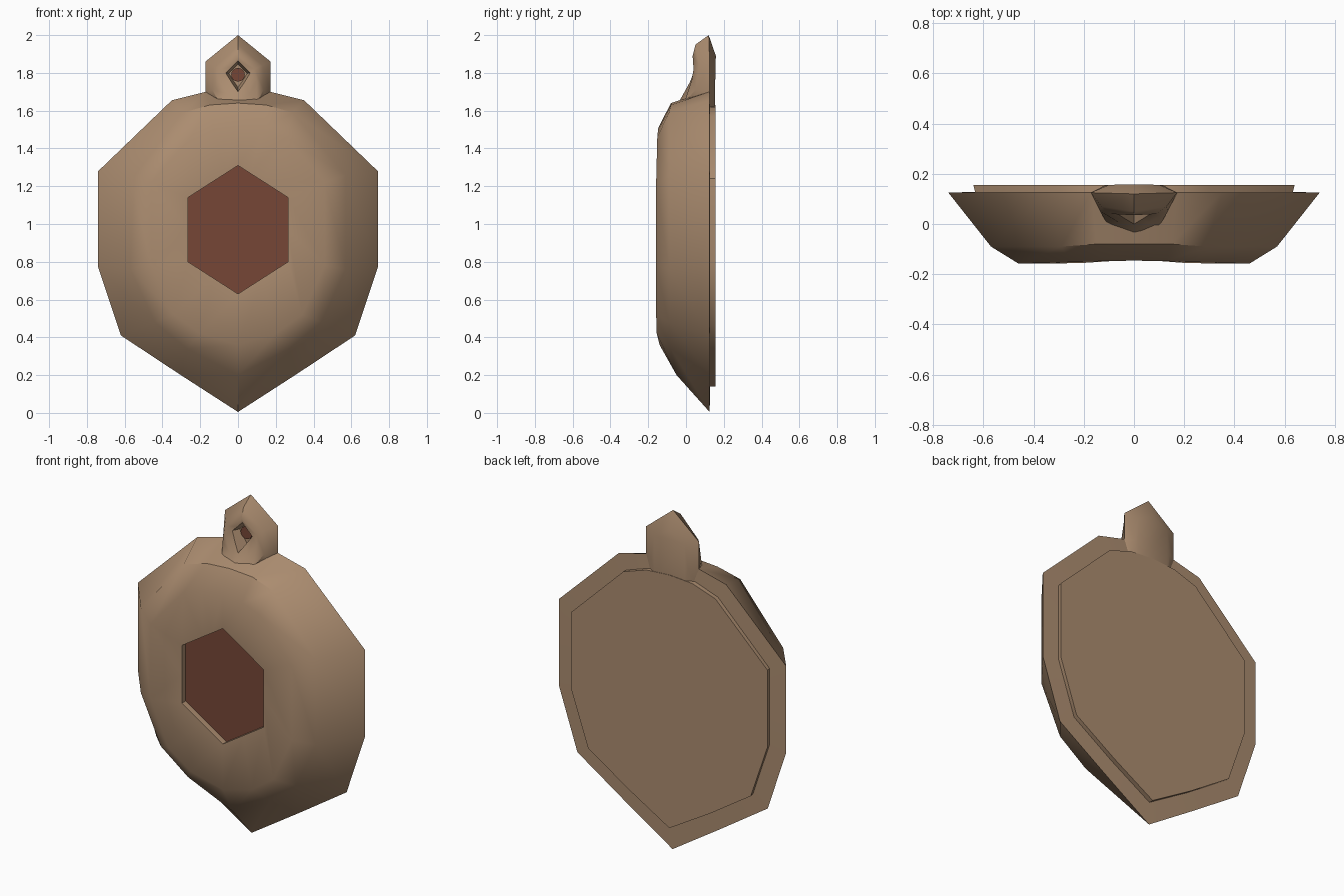
import bpy, bmesh, math

if "Cube" in bpy.data.objects:
    bpy.data.objects.remove(bpy.data.objects["Cube"])


def material(name, rgb):
    m = bpy.data.materials.new(name)
    m.diffuse_color = (*rgb, 1)
    m.use_nodes = True
    m.node_tree.nodes["Principled BSDF"].inputs["Base Color"].default_value = m.diffuse_color
    return m


TAN = material("tan_clay", (0.41, 0.265, 0.162))
RED = material("dark_red_inlay", (0.18, 0.062, 0.037))


def mirrored(half, y=None):
    """Close a half outline (x, z[, y]), given bottom to top, across x = 0."""
    pts = [(p[0], p[2] if y is None else y, p[1]) for p in half]
    return pts + [(-a, b, c) for a, b, c in pts[-2:0:-1]]


def lofted(name, loops, mat, smooth=40):
    """Skin matching loops in order and cap both ends."""
    bm = bmesh.new()
    rings = [[bm.verts.new(p) for p in loop] for loop in loops]
    n = len(rings[0])
    for a, b in zip(rings, rings[1:]):
        for i in range(n):
            j = (i + 1) % n
            bm.faces.new((a[i], a[j], b[j], b[i]))
    bm.faces.new(rings[0])
    bm.faces.new(rings[-1])
    bmesh.ops.recalc_face_normals(bm, faces=bm.faces)
    me = bpy.data.meshes.new(name)
    bm.to_mesh(me)
    bm.free()
    me.materials.append(mat)
    ob = bpy.data.objects.new(name, me)
    bpy.context.collection.objects.link(ob)
    bpy.ops.object.select_all(action='DESELECT')
    ob.select_set(True)
    bpy.context.view_layer.objects.active = ob
    bpy.ops.object.shade_smooth_by_angle(angle=math.radians(smooth))
    return ob


# Pendant body: raised back panel, rim, sloped sides, front face, hexagonal recess
panel = [(0, .14), (.27, .30), (.53, .47), (.64, .79),
         (.64, 1.24), (.30, 1.57), (.15, 1.62), (0, 1.63)]
rim = [(0, .005), (.31, .205), (.62, .41), (.74, .77),
       (.74, 1.28), (.35, 1.655), (.17, 1.70), (0, 1.71)]
shoulder = [(0, .20, -.05), (.27, .34, -.08), (.44, .48, -.09), (.57, .76, -.09),
            (.57, 1.26, -.09), (.29, 1.59, -.09), (.15, 1.63, -.08), (0, 1.64, -.08)]
front = [(0, .36, -.14), (.20, .42, -.155), (.34, .52, -.158), (.46, .78, -.158),
         (.46, 1.22, -.158), (.25, 1.46, -.152), (.13, 1.50, -.148), (0, 1.51, -.146)]
hexagon = [(0, .63), (.1325, .715), (.265, .80), (.265, .97),
           (.265, 1.14), (.1325, 1.225), (.065, 1.268), (0, 1.31)]
lofted("pendant_body", [
    mirrored(panel, .155), mirrored([(x * .99, z) for x, z in panel], .128),
    mirrored(rim, .125), mirrored(shoulder), mirrored(front),
    mirrored(hexagon, -.142), mirrored(hexagon, -.10)], TAN)

# Red inlay on the floor of the recess
inlay = [hexagon[i] for i in (0, 2, 4, 7)]
lofted("hexagon_inlay", [mirrored(inlay, -.10), mirrored(inlay, -.108)], RED)

# Hanging loop: pointed outline, rounded front, diamond recess
loop_back = [(0, 1.45, .15), (.10, 1.58, .152), (.12, 1.70, .152),
             (.10, 1.84, .156), (0, 1.89, .158)]
loop_rim = [(0, 1.45, .12), (.15, 1.60, .12), (.172, 1.70, .125),
            (.172, 1.86, .125), (0, 2.0, .12)]
loop_edge = [(0, 1.62, -.06), (.10, 1.64, -.01), (.135, 1.71, .05),
             (.13, 1.84, .07), (0, 1.95, .05)]
loop_front = [(0, 1.66, -.03), (.06, 1.69, .005), (.10, 1.76, .03),
              (.09, 1.82, .04), (0, 1.89, .035)]
diamond = [(0, 1.70, .0), (.034, 1.75, .02), (.065, 1.80, .04),
           (.032, 1.832, .04), (0, 1.865, .04)]
lofted("hanging_loop", [
    mirrored(loop_back), mirrored(loop_rim), mirrored(loop_edge),
    mirrored(loop_front), mirrored(diamond),
    mirrored([(x * .75, 1.79 + (z - 1.79) * .75) for x, z, _ in diamond], .085)], TAN)

# Small red dot inside the diamond
dot = [(.036 * math.cos(2 * math.pi * i / 16), 1.79 + .036 * math.sin(2 * math.pi * i / 16))
       for i in range(16)]
lofted("loop_dot", [[(x, y, z) for x, z in dot] for y in (.084, .076)], RED)
